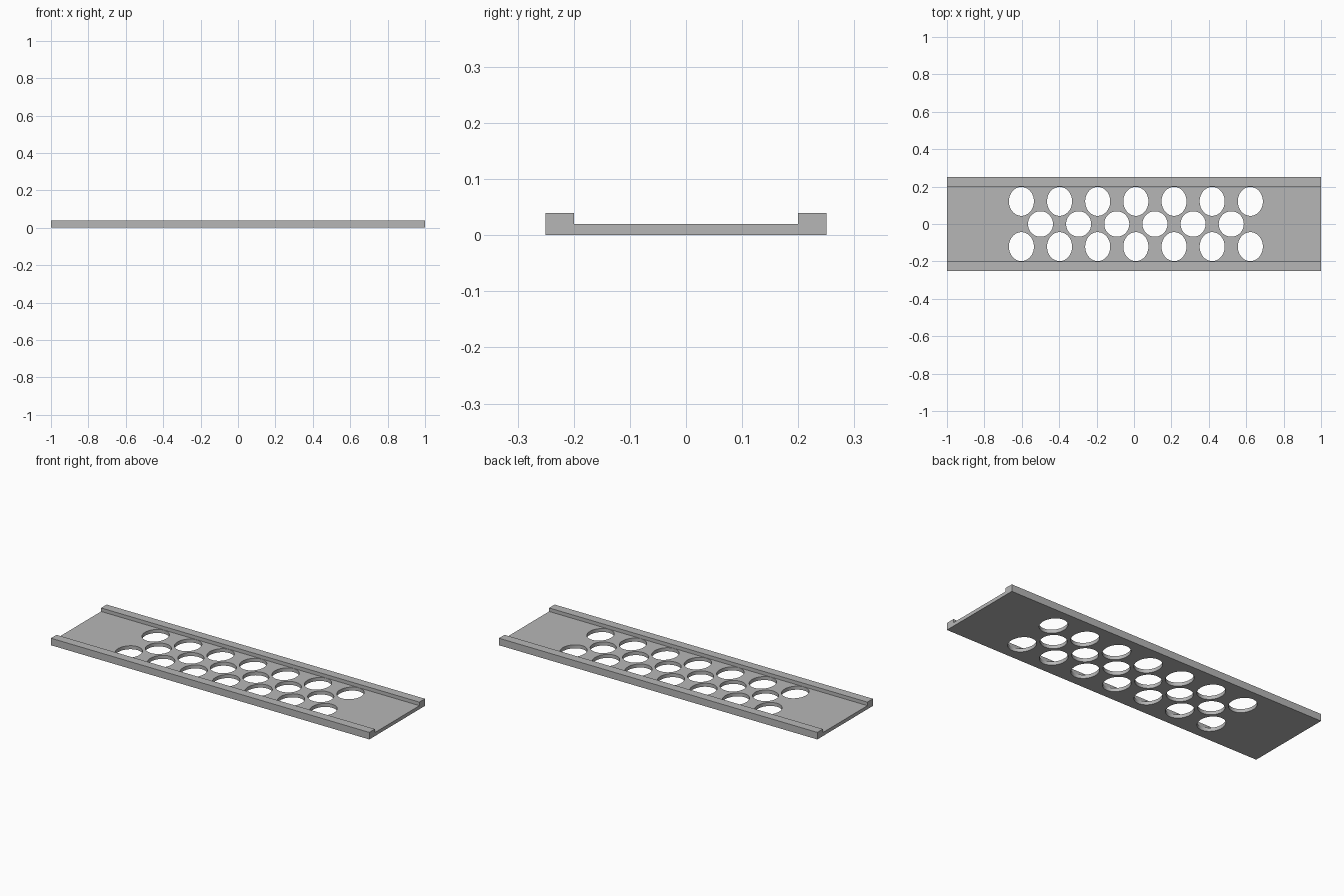
import bpy, bmesh
from mathutils import Matrix

cube = bpy.data.objects.get("Cube")
if cube:
    bpy.data.objects.remove(cube, do_unlink=True)

grey = bpy.data.materials.new("plain_grey")
grey.use_nodes = True
colour = (0.47, 0.47, 0.47, 1)
grey.diffuse_color = colour
grey.node_tree.nodes["Principled BSDF"].inputs["Base Color"].default_value = colour


def make_object(name, bm):
    bmesh.ops.recalc_face_normals(bm, faces=bm.faces)
    mesh = bpy.data.meshes.new(name)
    bm.to_mesh(mesh)
    bm.free()
    mesh.materials.append(grey)
    obj = bpy.data.objects.new(name, mesh)
    bpy.context.collection.objects.link(obj)
    return obj


# Channel-shaped tray: cross-section with two raised rails, swept along x
HALF_LENGTH, HALF_WIDTH, RAIL_INNER = 1.0, 0.25, 0.2
FLOOR, RAIL_TOP = 0.02, 0.04
half = [(HALF_WIDTH, 0), (HALF_WIDTH, RAIL_TOP), (RAIL_INNER, RAIL_TOP), (RAIL_INNER, FLOOR)]
profile = half + [(-y, z) for y, z in reversed(half)]
bm = bmesh.new()
end = bm.faces.new([bm.verts.new((-HALF_LENGTH, y, z)) for y, z in profile])
swept = bmesh.ops.extrude_face_region(bm, geom=[end])["geom"]
bmesh.ops.translate(bm, vec=(2 * HALF_LENGTH, 0, 0),
                    verts=[v for v in swept if isinstance(v, bmesh.types.BMVert)])
tray = make_object("perforated_tray", bm)

# Hole cutters: oval outer rows and a staggered round middle row
STEP, OFFSET = 0.204, 0.01
rows = [(0.121, 7, 0.0775), (0, 6, 0.068), (-0.121, 7, 0.0775)]
bm = bmesh.new()
for y, count, radius_y in rows:
    for i in range(count):
        x = OFFSET + (i - (count - 1) / 2) * STEP
        place = Matrix.Translation((x, y, 0)) @ Matrix.Diagonal((0.067, radius_y, 1, 1))
        bmesh.ops.create_cone(bm, cap_ends=True, segments=48, radius1=1,
                              radius2=1, depth=0.2, matrix=place)
cutter = make_object("hole_cutter", bm)
cutter.hide_render = True

# Punch the holes, then discard the cutter
cut = tray.modifiers.new("holes", "BOOLEAN")
cut.operation = "DIFFERENCE"
cut.solver = "EXACT"
cut.object = cutter
bpy.ops.object.select_all(action="DESELECT")
tray.select_set(True)
bpy.context.view_layer.objects.active = tray
bpy.ops.object.modifier_apply(modifier=cut.name)
bpy.data.objects.remove(cutter, do_unlink=True)
bpy.ops.object.shade_smooth_by_angle()
